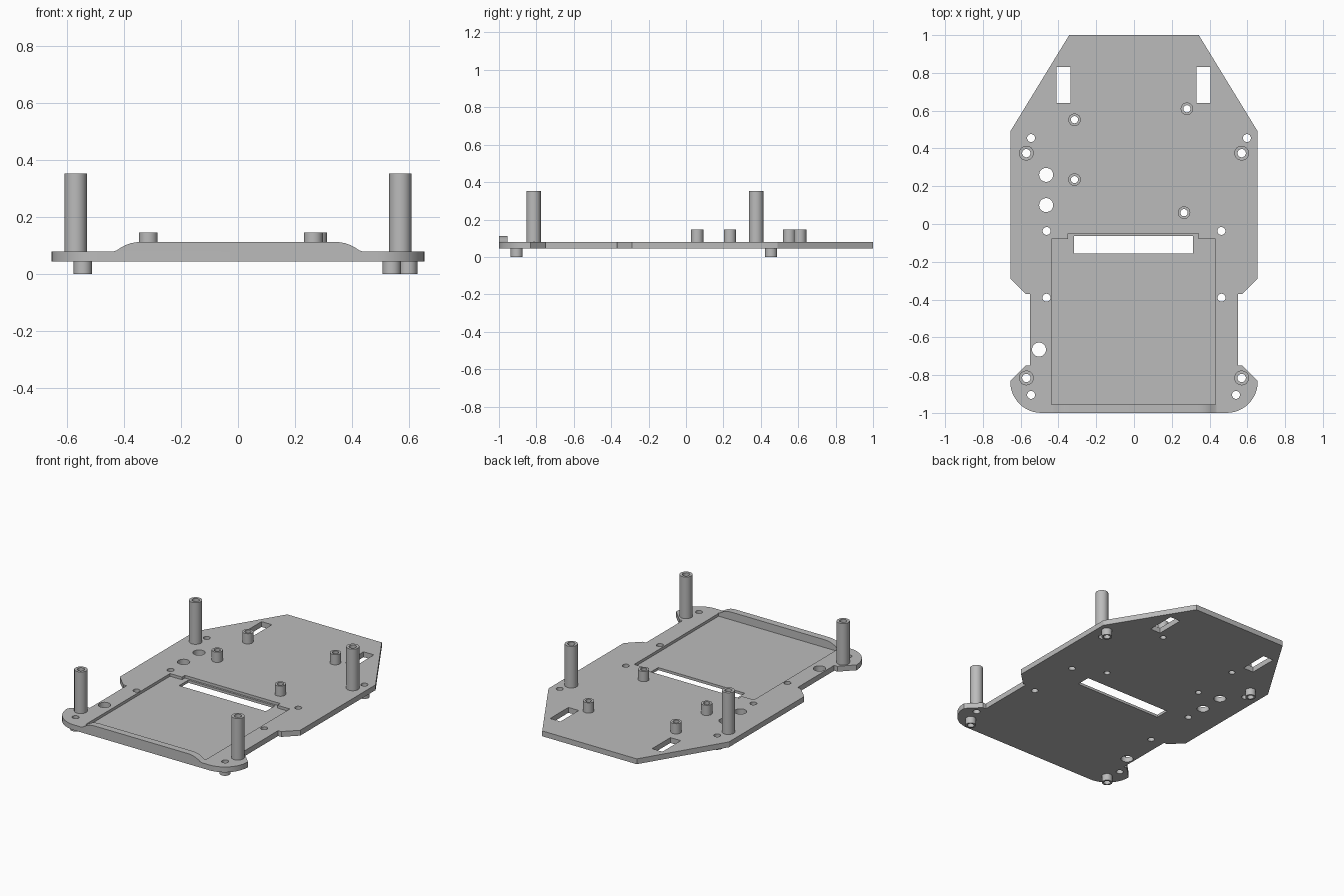
import bpy, bmesh, math
from mathutils import Matrix, Vector

cube = bpy.data.objects.get("Cube")
if cube:
    bpy.data.objects.remove(cube, do_unlink=True)

BOTTOM, TOP, FLOOR = 0.045, 0.08, 0.062

grey = bpy.data.materials.new("light grey plastic")
grey.use_nodes = True
colour = (0.5, 0.5, 0.5, 1)
grey.diffuse_color = colour
grey.node_tree.nodes["Principled BSDF"].inputs["Base Color"].default_value = colour


def make(name, bm):
    bmesh.ops.recalc_face_normals(bm, faces=bm.faces)
    mesh = bpy.data.meshes.new(name)
    bm.to_mesh(mesh)
    bm.free()
    mesh.materials.append(grey)
    obj = bpy.data.objects.new(name, mesh)
    bpy.context.collection.objects.link(obj)
    return obj


def add_prism(bm, points, push):
    """Extrude a closed 3D outline along a vector."""
    face = bm.faces.new([bm.verts.new(p) for p in points])
    out = bmesh.ops.extrude_face_region(bm, geom=[face])
    verts = [g for g in out["geom"] if isinstance(g, bmesh.types.BMVert)]
    bmesh.ops.translate(bm, verts=verts, vec=Vector(push))


def flat(points, z):
    return [(x, y, z) for x, y in points]


def circle(x, y, r, n=32):
    turns = [2 * math.pi * i / n for i in range(n)]
    return [(x + r * math.cos(a), y + r * math.sin(a)) for a in turns]


def rect(x0, x1, y0, y1):
    return [(x0, y0), (x1, y0), (x1, y1), (x0, y1)]


def tube(name, x, y, r, hole, z0, z1):
    """Hollow round standoff."""
    bm = bmesh.new()
    rings = []
    for radius, z in ((r, z0), (r, z1), (hole, z1), (hole, z0)):
        rings.append([bm.verts.new(p) for p in flat(circle(x, y, radius), z)])
    n = len(rings[0])
    for k in range(4):
        a, b = rings[k], rings[(k + 1) % 4]
        for i in range(n):
            j = (i + 1) % n
            bm.faces.new((a[i], a[j], b[j], b[i]))
    obj = make(name, bm)
    smooth(obj)


def smooth(obj):
    bpy.ops.object.select_all(action="DESELECT")
    obj.select_set(True)
    bpy.context.view_layer.objects.active = obj
    bpy.ops.object.shade_smooth_by_angle(angle=math.radians(30))


# Plate outline, right half mirrored, with rounded front corners
half = [(0.343, 1), (0.655, 0.49), (0.655, -0.29), (0.573, -0.37),
        (0.55, -0.37), (0.55, -0.75), (0.573, -0.75), (0.655, -0.832)]
for i in range(1, 13):
    a = math.pi / 2 * i / 12
    half.append((0.49 + 0.165 * math.cos(a), -0.835 - 0.165 * math.sin(a)))
outline = half + [(-x, y) for x, y in reversed(half)]
bm = bmesh.new()
add_prism(bm, flat(outline, BOTTOM), (0, 0, TOP - BOTTOM))
plate = make("base_plate", bm)

# Standoff positions
tall = [(sx * 0.57, y) for sx in (-1, 1) for y in (0.375, -0.815)]
short = [(-0.315, 0.552), (0.28, 0.61), (-0.315, 0.235), (0.265, 0.06)]
feet = [(-0.545, 0.455), (0.598, 0.455), (-0.545, -0.905), (0.54, -0.905)]
small_holes = [(sx * 0.463, y) for sx in (-1, 1) for y in (-0.037, -0.39)]
large_holes = [(-0.465, 0.26), (-0.465, 0.1), (-0.503, -0.665)]

# Shallow tray recess with a stepped back edge
tray = [(-0.437, -0.955), (0.432, -0.955), (0.432, -0.08), (0.342, -0.08),
        (0.342, -0.05), (-0.35, -0.05), (-0.35, -0.08), (-0.437, -0.08)]
bm = bmesh.new()
add_prism(bm, flat(tray, FLOOR), (0, 0, 0.1))
tray_cutter = make("tray_cutter", bm)

# Slots and round holes through the plate
shapes = [rect(-0.41, -0.335, 0.64, 0.83), rect(0.33, 0.405, 0.64, 0.83),
          rect(-0.317, 0.312, -0.157, -0.063)]
for centres, r in ((tall, 0.022), (short, 0.019), (feet, 0.021),
                   (small_holes, 0.021), (large_holes, 0.037)):
    shapes += [circle(x, y, r) for x, y in centres]
bm = bmesh.new()
for shape in shapes:
    add_prism(bm, flat(shape, -0.1), (0, 0, 0.4))
hole_cutter = make("hole_cutter", bm)

for cutter in (tray_cutter, hole_cutter):
    mod = plate.modifiers.new(cutter.name, "BOOLEAN")
    mod.operation = "DIFFERENCE"
    mod.solver = "EXACT"
    mod.object = cutter
    bpy.context.view_layer.objects.active = plate
    bpy.ops.object.modifier_apply(modifier=mod.name)
    bpy.data.objects.remove(cutter, do_unlink=True)
smooth(plate)

# Raised front lip with curved ends
rise = [(0.437, TOP), (0.425, 0.084), (0.41, 0.094), (0.395, 0.102),
        (0.375, 0.109), (0.355, 0.112), (0.335, 0.113)]
profile = rise + [(-x, z) for x, z in reversed(rise)]
bm = bmesh.new()
add_prism(bm, [(x, -1, z) for x, z in profile], (0, 0.045, 0))
smooth(make("front_lip", bm))

# Tall posts, short posts and feet
for i, (x, y) in enumerate(tall):
    tube(f"tall_post_{i + 1}", x, y, 0.039, 0.022, TOP, 0.353)
for i, (x, y) in enumerate(short):
    tube(f"short_post_{i + 1}", x, y, 0.033, 0.019, TOP, 0.147)
for i, (x, y) in enumerate(feet):
    tube(f"foot_{i + 1}", x, y, 0.032, 0.021, 0, BOTTOM)
